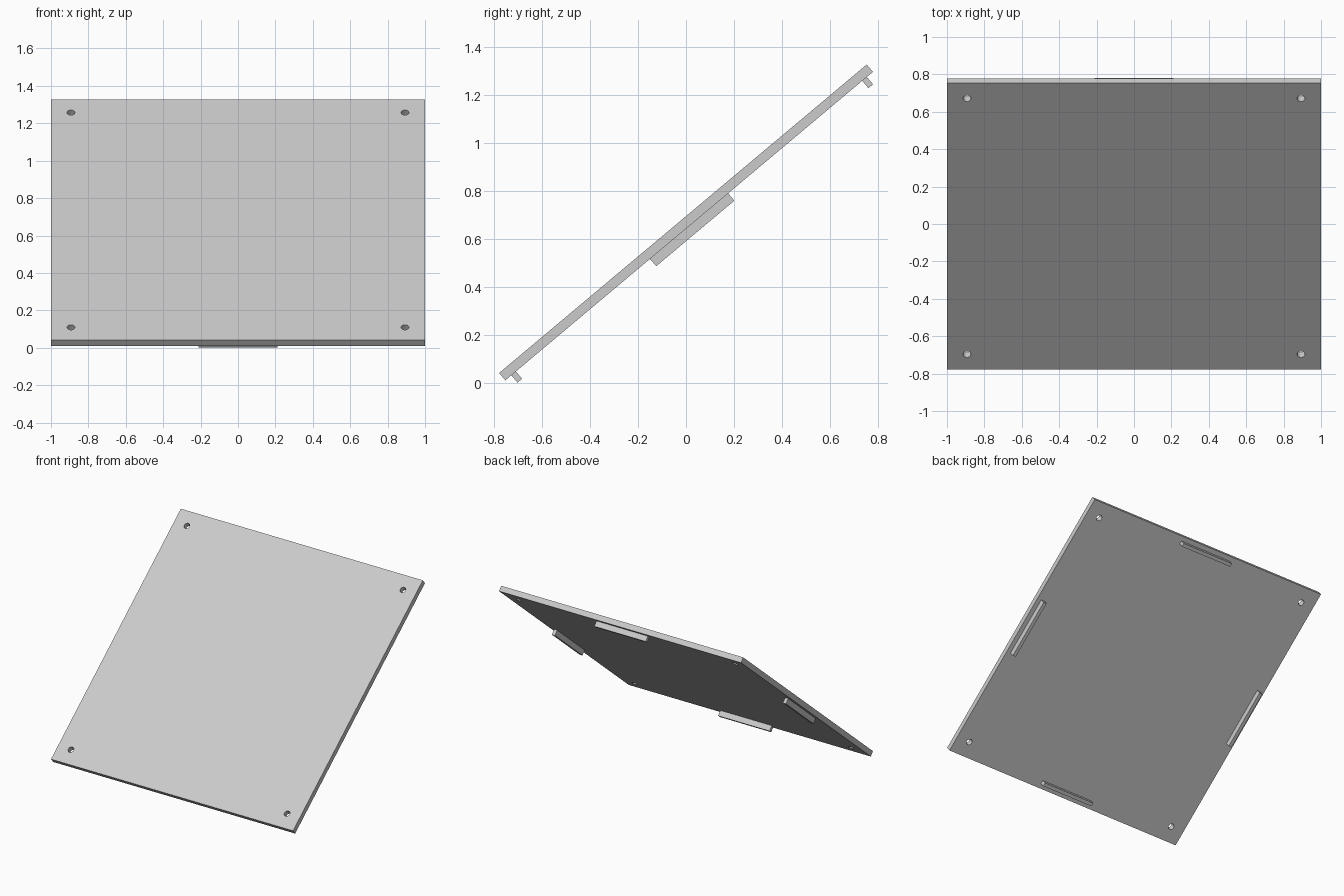
import bpy
from math import radians
from mathutils import Matrix

cube = bpy.data.objects.get("Cube")
if cube:
    bpy.data.objects.remove(cube, do_unlink=True)

THICK = 0.04
TAB_LENGTH, TAB_WIDTH, TAB_EDGE = 0.425, 0.025, 0.967
HOLE_POS, HOLE_RADIUS = 0.893, 0.021
TILT = Matrix.Translation((0, 0, 0.668)) @ Matrix.Rotation(radians(40), 4, 'X')

grey = bpy.data.materials.new("light grey")
grey.use_nodes = True
grey.diffuse_color = (0.6, 0.6, 0.6, 1)
grey.node_tree.nodes["Principled BSDF"].inputs["Base Color"].default_value = (0.6, 0.6, 0.6, 1)


def box(name, size, centre):
    """Box in the panel's own flat frame, tilted into place."""
    bpy.ops.mesh.primitive_cube_add(size=1)
    ob = bpy.context.object
    ob.name = name
    ob.data.transform(TILT @ Matrix.Translation(centre) @ Matrix.Diagonal((*size, 1)))
    ob.data.materials.append(grey)
    return ob


# Square panel
panel = box("panel", (2, 2, THICK), (0, 0, 0))

# Round holes through the four corners
for sx in (-1, 1):
    for sy in (-1, 1):
        bpy.ops.mesh.primitive_cylinder_add(vertices=32, radius=HOLE_RADIUS, depth=0.2)
        cutter = bpy.context.object
        cutter.name = "hole_cutter"
        cutter.hide_render = True
        cutter.data.transform(TILT @ Matrix.Translation((sx * HOLE_POS, sy * HOLE_POS, 0)))
        cutter.data.materials.append(grey)
        hole = panel.modifiers.new("corner_hole", 'BOOLEAN')
        hole.operation = 'DIFFERENCE'
        hole.solver = 'EXACT'
        hole.object = cutter
        bpy.context.view_layer.objects.active = panel
        bpy.ops.object.modifier_apply(modifier=hole.name)
        bpy.data.objects.remove(cutter, do_unlink=True)

# Locating tabs under the middle of each edge
offset = TAB_EDGE - TAB_WIDTH / 2
for side, s in (("right", -1), ("left", 1)):
    box(side + "_tab", (TAB_WIDTH, TAB_LENGTH, THICK), (s * offset, 0, -THICK))
for side, s in (("front", -1), ("back", 1)):
    box(side + "_tab", (TAB_LENGTH, TAB_WIDTH, THICK), (0, s * offset, -THICK))
